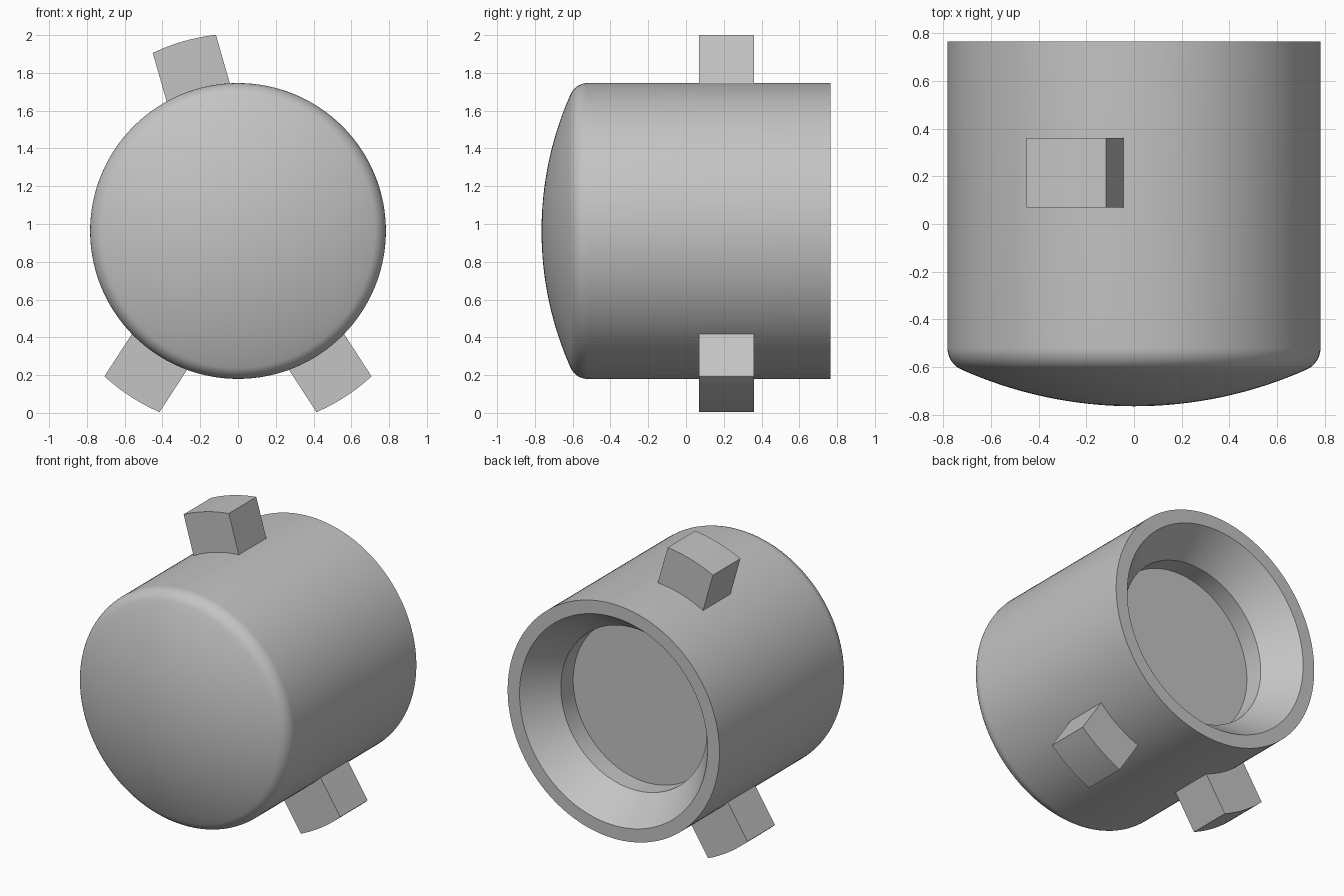
import bpy, bmesh
from math import sin, cos, radians, pi, sqrt, asin
from mathutils import Matrix, Vector

cube = bpy.data.objects.get("Cube")
if cube:
    bpy.data.objects.remove(cube, do_unlink=True)

AXIS_Z = 0.963       # height of the barrel axis
RADIUS = 0.783       # barrel radius
FRONT, BACK = -0.765, 0.765
FILLET = 0.1
DOME = 1.78          # dome sphere radius
LUG_RADIUS = 1.045
LUG_HALF = 0.174

grey = bpy.data.materials.new("light grey")
grey.use_nodes = True
colour = (0.55, 0.55, 0.55, 1)
grey.diffuse_color = colour
grey.node_tree.nodes["Principled BSDF"].inputs["Base Color"].default_value = colour


def finish(name, bm):
    """Turn a bmesh into a smooth-shaded object with sharp edges kept."""
    bmesh.ops.recalc_face_normals(bm, faces=bm.faces)
    mesh = bpy.data.meshes.new(name)
    bm.to_mesh(mesh)
    bm.free()
    mesh.materials.append(grey)
    obj = bpy.data.objects.new(name, mesh)
    bpy.context.collection.objects.link(obj)
    bpy.ops.object.select_all(action='DESELECT')
    obj.select_set(True)
    bpy.context.view_layer.objects.active = obj
    bpy.ops.object.shade_smooth_by_angle(angle=radians(30))
    return obj


# Barrel: domed front, rounded shoulder, countersunk recess at the back
tangent = asin((RADIUS - FILLET) / (DOME - FILLET))
shoulder_y = FRONT + DOME - (DOME - FILLET) * cos(tangent)
profile = []
for i in range(17):
    a = tangent * i / 16
    profile.append((DOME * sin(a), FRONT + DOME * (1 - cos(a))))
for i in range(1, 11):
    a = tangent + (pi / 2 - tangent) * i / 10
    profile.append((RADIUS - FILLET + FILLET * sin(a), shoulder_y - FILLET * cos(a)))
profile += [(RADIUS, BACK), (0.695, BACK), (0.54, BACK - 0.215),
            (0.54, BACK - 0.345), (0, BACK - 0.345)]

bm = bmesh.new()
verts = [bm.verts.new((r, y, AXIS_Z)) for r, y in profile]
edges = [bm.edges.new(pair) for pair in zip(verts, verts[1:])]
bmesh.ops.spin(bm, geom=verts + edges, cent=(0, 0, AXIS_Z), axis=(0, 1, 0),
               angle=2 * pi, steps=128)
bmesh.ops.remove_doubles(bm, verts=bm.verts, dist=0.0005)
finish("barrel", bm)


# Lugs: parallel sides with an outer face curved about the barrel axis
def lug(name, degrees):
    bm = bmesh.new()
    half = asin(LUG_HALF / LUG_RADIUS)
    outline = [(0.74, -LUG_HALF)]
    for i in range(13):
        a = half * (i / 6 - 1)
        outline.append((LUG_RADIUS * cos(a), LUG_RADIUS * sin(a)))
    outline.append((0.74, LUG_HALF))
    face = bm.faces.new([bm.verts.new((u, 0.07, v)) for u, v in outline])
    out = bmesh.ops.extrude_face_region(bm, geom=[face])
    moved = [g for g in out["geom"] if isinstance(g, bmesh.types.BMVert)]
    bmesh.ops.translate(bm, verts=moved, vec=Vector((0, 0.29, 0)))
    turn = Matrix.Rotation(-radians(degrees), 4, 'Y')
    bm.transform(Matrix.Translation((0, 0, AXIS_Z)) @ turn)
    finish(name, bm)


lug("top_lug", 106)
lug("lower_right_lug", 237)
lug("lower_left_lug", 303)
